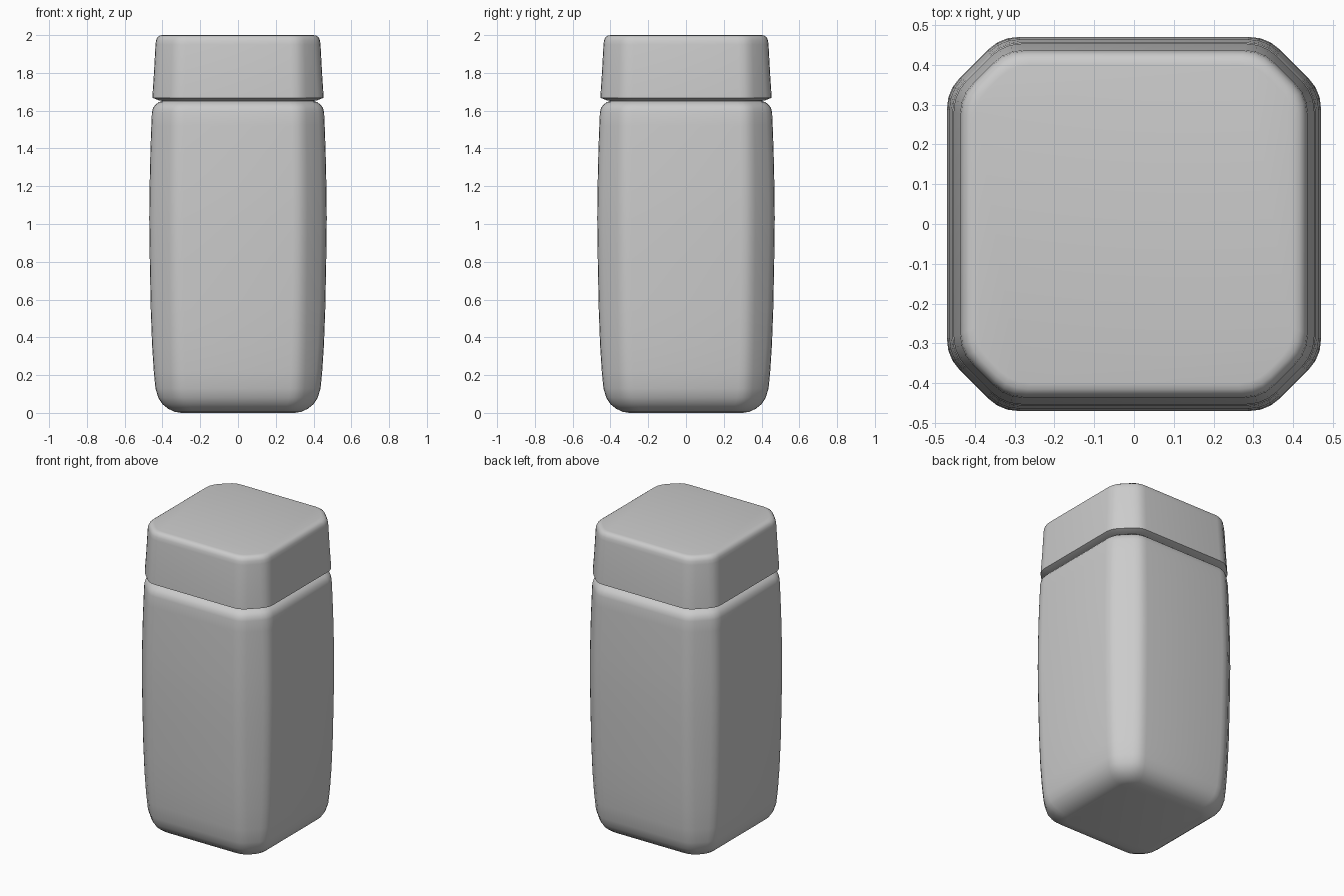
import bpy
import bmesh
from math import radians, sqrt
from mathutils import Vector, Matrix

cube = bpy.data.objects.get("Cube")
if cube:
    bpy.data.objects.remove(cube, do_unlink=True)

WIDEST = 0.47      # half width of the widest section
CORNER_SUM = 0.805  # x + y along the cut corner of that section

grey = bpy.data.materials.new("plain_grey")
grey.use_nodes = True
colour = (0.6, 0.6, 0.6, 1)
grey.diffuse_color = colour
grey.node_tree.nodes["Principled BSDF"].inputs["Base Color"].default_value = colour


def section(half):
    """Square with softened cut corners, offset inward from the widest one."""
    a = CORNER_SUM - (WIDEST - half) * sqrt(2) - half
    soft = min(0.045, (half - a) * 0.6)
    diag = Vector((1, -1)).normalized() * soft
    first, second = Vector((a, half)), Vector((half, a))
    corner = []
    for v, p, q in ((first, first - Vector((soft, 0)), first + diag),
                    (second, second - diag, second - Vector((0, soft)))):
        for t in (0, 0.33, 0.67, 1):
            corner.append(p * (1 - t) ** 2 + v * 2 * t * (1 - t) + q * t * t)
    points = []
    for turn in range(4):
        spin = Matrix.Rotation(radians(-90 * turn), 2)
        points += [spin @ p for p in corner]
    return points


def loft(name, profile):
    """Skin a (half width, height) profile and close both ends."""
    bm = bmesh.new()
    rings = [[bm.verts.new((p.x, p.y, z)) for p in section(half)]
             for half, z in profile]
    n = len(rings[0])
    for low, high in zip(rings, rings[1:]):
        for i in range(n):
            j = (i + 1) % n
            bm.faces.new((low[i], low[j], high[j], high[i]))
    bm.faces.new(rings[0])
    bm.faces.new(rings[-1])
    bmesh.ops.recalc_face_normals(bm, faces=bm.faces[:])
    mesh = bpy.data.meshes.new(name)
    bm.to_mesh(mesh)
    bm.free()
    obj = bpy.data.objects.new(name, mesh)
    bpy.context.collection.objects.link(obj)
    mesh.materials.append(grey)
    bpy.ops.object.select_all(action="DESELECT")
    obj.select_set(True)
    bpy.context.view_layer.objects.active = obj
    bpy.ops.object.shade_smooth_by_angle(angle=radians(35))
    return obj


# Bulging jar body with rounded base and shoulder
loft("jar_body", [
    (0.30, 0), (0.335, 0.006), (0.37, 0.022), (0.40, 0.046), (0.422, 0.08),
    (0.437, 0.13), (0.446, 0.22), (0.455, 0.36), (0.462, 0.55), (0.467, 0.8),
    (0.47, 1.03), (0.468, 1.2), (0.464, 1.38), (0.459, 1.52), (0.456, 1.59),
    (0.45, 1.615), (0.437, 1.632), (0.42, 1.645), (0.405, 1.65)])

# Narrow neck hidden in the gap
loft("neck", [(0.405, 1.63), (0.405, 1.68)])

# Tapered lid with a bevelled lower lip and rounded top edge
loft("lid", [
    (0.415, 1.653), (0.453, 1.668), (0.453, 1.68), (0.445, 1.80),
    (0.437, 1.95), (0.434, 1.972), (0.427, 1.988), (0.415, 1.997), (0.40, 2.0)])
